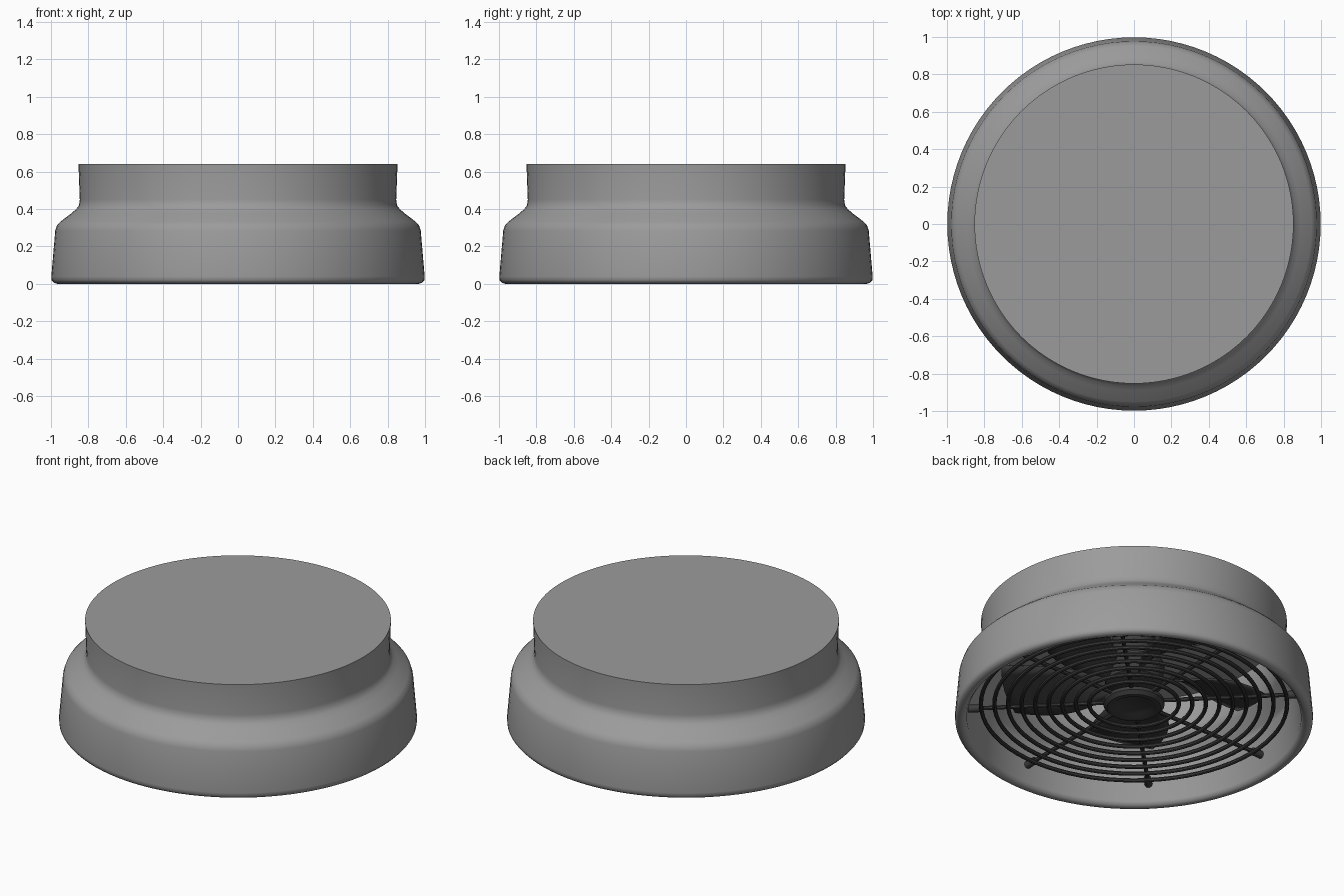
import bpy, bmesh, math
from mathutils import Matrix, Vector

cube = bpy.data.objects.get("Cube")
if cube:
    bpy.data.objects.remove(cube, do_unlink=True)


def material(name, value):
    m = bpy.data.materials.new(name)
    m.use_nodes = True
    m.diffuse_color = (value, value, value, 1)
    m.node_tree.nodes["Principled BSDF"].inputs["Base Color"].default_value = (value, value, value, 1)
    return m


grey = material("housing grey", 0.33)
dark = material("grille charcoal", 0.045)


def finish(bm, name, mat, smooth=True):
    bmesh.ops.remove_doubles(bm, verts=bm.verts, dist=1e-5)
    bmesh.ops.recalc_face_normals(bm, faces=bm.faces)
    me = bpy.data.meshes.new(name)
    bm.to_mesh(me)
    bm.free()
    ob = bpy.data.objects.new(name, me)
    bpy.context.collection.objects.link(ob)
    me.materials.append(mat)
    if smooth:
        bpy.ops.object.select_all(action="DESELECT")
        ob.select_set(True)
        bpy.context.view_layer.objects.active = ob
        bpy.ops.object.shade_smooth_by_angle(angle=math.radians(40))
    return ob


def lathe(name, profile, mat, steps=96):
    """Spin an (r, z) profile around the vertical axis."""
    bm = bmesh.new()
    vs = [bm.verts.new((r, 0, z)) for r, z in profile]
    es = [bm.edges.new(pair) for pair in zip(vs, vs[1:])]
    bmesh.ops.spin(bm, geom=vs + es, axis=(0, 0, 1), cent=(0, 0, 0),
                   angle=math.tau, steps=steps, use_duplicate=False)
    return finish(bm, name, mat)


def rod(bm, a, b, radius, sides=8):
    """Straight round bar between two points."""
    a, b = Vector(a), Vector(b)
    d = b - a
    turn = d.to_track_quat("Z", "Y").to_matrix().to_4x4()
    bmesh.ops.create_cone(bm, cap_ends=True, segments=sides, radius1=radius, radius2=radius,
                          depth=d.length, matrix=Matrix.Translation((a + b) / 2) @ turn)


def polar(r, angle, z):
    return (r * math.cos(angle), r * math.sin(angle), z)


# Housing: outer skin, rolled lower lip and inner wall in one shell
lathe("housing", [
    (0, .64), (.853, .64), (.846, .45), (.85, .42), (.865, .40), (.89, .378),
    (.95, .332), (.968, .313), (.977, .285), (.998, .04), (.997, .02), (.985, .006),
    (.965, 0), (.945, .006), (.932, .025), (.915, .28), (.90, .30), (.82, .37),
    (.80, .41), (.80, .60), (0, .60)], grey)

# Grille rings
GRILLE_Z, WIRE, RINGS = .115, .012, 9
for i in range(RINGS):
    r = .25 + i * .0755
    circle = [(r + WIRE * math.cos(math.tau * k / 8), GRILLE_Z + WIRE * math.sin(math.tau * k / 8))
              for k in range(9)]
    lathe(f"grille_ring_{i + 1}", circle, dark, 72)

# Grille spokes with mounting pins at their outer ends
spokes, pins = bmesh.new(), bmesh.new()
for k in range(8):
    a = k * math.tau / 8
    z = GRILLE_Z + .015
    rod(spokes, polar(.12, a, z), polar(.92, a, z), WIRE)
    rod(pins, polar(.86, a, z), polar(.93, a, z), .022, 12)
finish(spokes, "grille_spokes", dark)
finish(pins, "grille_pins", dark)

# Centre cap of the grille
lathe("grille_cap", [(0, .105), (.10, .105), (.125, .088), (.15, .09), (.17, .11),
                     (.17, .13), (.14, .15), (0, .15)], dark, 48)

# Motor and fan hub
lathe("motor_hub", [(0, .22), (.13, .22), (.16, .24), (.17, .36), (.12, .38),
                    (.12, .60), (0, .60)], dark, 48)

# Fan blades: pitched, swept sheets
BLADES, ROWS, COLS = 5, 8, 6
bm = bmesh.new()
for b in range(BLADES):
    grid = []
    for i in range(ROWS + 1):
        t = i / ROWS
        r = .14 + .60 * t
        width = .5 + .25 * math.sin(math.pi * t)
        pitch = .12 - .03 * t
        row = []
        for j in range(COLS + 1):
            s = j / COLS - .5
            a = b * math.tau / BLADES + .35 * t + s * width
            row.append(bm.verts.new(polar(r, a, .30 + pitch * s)))
        grid.append(row)
    for lo, hi in zip(grid, grid[1:]):
        for j in range(COLS):
            bm.faces.new((lo[j], lo[j + 1], hi[j + 1], hi[j]))
blades = finish(bm, "fan_blades", dark)
thick = blades.modifiers.new("thickness", "SOLIDIFY")
thick.thickness = .012
